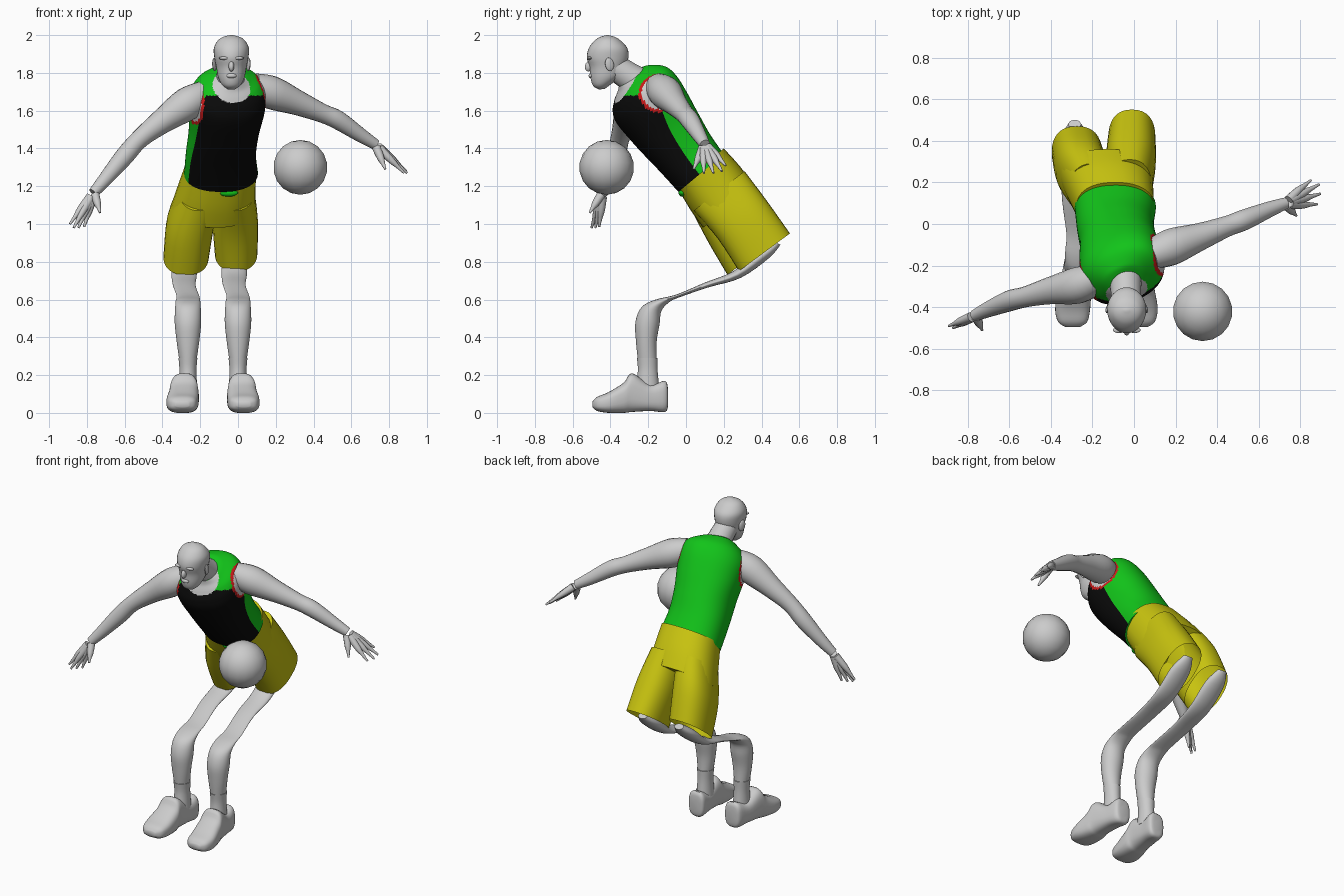
import bpy, bmesh, math
from mathutils import Vector

cube = bpy.data.objects.get("Cube")
if cube:
    bpy.data.objects.remove(cube, do_unlink=True)


def material(name, colour):
    m = bpy.data.materials.new(name)
    m.use_nodes = True
    rgba = (*colour, 1)
    m.diffuse_color = rgba
    m.node_tree.nodes["Principled BSDF"].inputs["Base Color"].default_value = rgba
    return m


GREY = material("plain_grey", (.6, .6, .6))
GREEN = material("jersey_green", (.006, .55, .01))
BLACK = material("jersey_black", (.003, .003, .003))
RED = material("trim_red", (.6, .01, .01))
YELLOW = material("shorts_yellow", (.58, .55, .005))


def spline(rows, steps):
    """Smoothly interpolate rows of numbers (Catmull-Rom)."""
    out = []
    last = len(rows) - 1
    for i in range(last):
        a, b, c, d = (rows[max(0, min(last, i + k))] for k in (-1, 0, 1, 2))
        for s in range(steps):
            t = s / steps
            out.append([q + .5 * t * (r - p + t * (2 * p - 5 * q + 4 * r - w + t * (3 * (q - r) + w - p)))
                        for p, q, r, w in zip(a, b, c, d)])
    return out + [list(rows[-1])]


def skin(name, rings, mats, caps=(True, True), rule=None):
    """Join rings of points into a smooth surface."""
    bm = bmesh.new()
    loops = [[bm.verts.new(p) for p in ring] for ring in rings]
    n = len(loops[0])
    for low, high in zip(loops, loops[1:]):
        for i in range(n):
            j = (i + 1) % n
            face = bm.faces.new((low[i], low[j], high[j], high[i]))
            if rule:
                face.material_index = rule(face.calc_center_median(), (i + .5) / n * 360)
    for wanted, loop in zip(caps, (loops[0], loops[-1])):
        if wanted:
            bm.faces.new(loop)
    bmesh.ops.recalc_face_normals(bm, faces=bm.faces)
    mesh = bpy.data.meshes.new(name)
    bm.to_mesh(mesh)
    bm.free()
    return finish(bpy.data.objects.new(name, mesh), mats)


def finish(obj, mats):
    for m in mats:
        obj.data.materials.append(m)
    if obj.name not in bpy.context.collection.objects:
        bpy.context.collection.objects.link(obj)
    bpy.ops.object.select_all(action="DESELECT")
    obj.select_set(True)
    bpy.context.view_layer.objects.active = obj
    bpy.ops.object.shade_smooth_by_angle(angle=math.radians(50))
    return obj


def loft(name, rows, mats, n=32, steps=4, square=1.0, caps=(True, True), rule=None):
    """Rows: front y, front z, back y, back z, centre x, half width, yaw, roll."""
    rings = []
    for row in spline([tuple(r) + (0,) * (8 - len(r)) for r in rows], steps):
        fy, fz, by, bz, x, w, yaw, roll = row
        centre = Vector((x, (fy + by) / 2, (fz + bz) / 2))
        side = Vector((math.cos(yaw), math.sin(yaw), roll)) * w
        depth = Vector((math.tan(yaw) * (by - fy) / 2, (fy - by) / 2, (fz - bz) / 2))
        ring = []
        for i in range(n):
            a = math.tau * i / n
            s, c = math.sin(a), math.cos(a)
            s, c = (math.copysign(abs(v) ** square, v) for v in (s, c))
            ring.append(centre + side * s + depth * c)
        rings.append(ring)
    return skin(name, rings, mats, caps, rule)


def tube(name, rows, mat, n=20, steps=4):
    """Rows: x, y, z, radius."""
    pts = spline(rows, steps)
    rings = []
    for k, p in enumerate(pts):
        a, b = pts[max(k - 1, 0)], pts[min(k + 1, len(pts) - 1)]
        along = (Vector(b[:3]) - Vector(a[:3])).normalized()
        u = along.cross(Vector((0, 1, .3))).normalized()
        v = along.cross(u)
        rings.append([Vector(p[:3]) + p[3] * (u * math.cos(math.tau * i / n) + v * math.sin(math.tau * i / n))
                      for i in range(n)])
    return skin(name, rings, [mat])


def ball(name, at, scale, mat, segments=20, tilt=(0, 0, 0)):
    bpy.ops.mesh.primitive_uv_sphere_add(segments=segments, ring_count=segments // 2, location=at, rotation=tilt)
    obj = bpy.context.object
    obj.name = name
    obj.scale = scale
    return finish(obj, [mat])


# Jersey: one body, coloured by armholes, neckline, front panel and shoulders
ARMHOLES = (Vector((.15, -.14, 1.70)), Vector((-.26, -.29, 1.63)))
NECKLINE = Vector((-.03, -.34, 1.74))


def jersey_colour(p, angle):
    gap = min((p - c).length for c in ARMHOLES)
    if gap < .095 or (p - NECKLINE).length < .105:
        return 3
    if gap < .112:
        return 2
    front = angle < 88 or angle > 300
    return 1 if front and p.z < 1.68 else 0


loft("jersey", [
    (-.04, 1.17, .2, 1.37, -.09, .195),
    (-.14, 1.28, .13, 1.47, -.09, .185, .05),
    (-.26, 1.41, .07, 1.57, -.075, .185, .15, .03),
    (-.35, 1.53, 0, 1.68, -.06, .2, .28, .1),
    (-.37, 1.6, -.07, 1.78, -.055, .2, .33, .15),
    (-.36, 1.66, -.13, 1.83, -.05, .17, .35, .15),
    (-.35, 1.7, -.2, 1.84, -.045, .11, .35, .1),
    (-.35, 1.73, -.23, 1.83, -.04, .07, .3)],
    [GREEN, BLACK, RED, GREY], n=112, steps=10, square=.88, rule=jersey_colour)
ball("jersey_tail", (-.05, -.02, 1.165), (.05, .02, .02), GREEN)

# Shorts: hips and two open legs
loft("shorts_hips", [
    (-.05, 1.2, .2, 1.4, -.09, .188),
    (.02, 1.08, .29, 1.3, -.112, .205),
    (.09, .98, .36, 1.2, -.13, .222)], [YELLOW], square=.85)
for side, rows in {
    "right": [(.03, 1.07, .29, 1.28, -.2, .11), (.12, .9, .39, 1.13, -.25, .125), (.22, .73, .47, .93, -.275, .12)],
    "left": [(.04, 1.07, .31, 1.28, -.02, .105), (.17, .92, .43, 1.12, -.015, .12), (.28, .75, .55, .95, -.01, .113)],
}.items():
    loft(side + "_shorts_leg", rows, [YELLOW], square=.85, caps=(True, False))

# Legs: flattened thigh running into a full shin, then sock and shoe
for side, x, out in (("right", -.265, -1), ("left", 0, 1)):
    thigh = x - .02
    loft(side + "_leg", [
        (.46, .91, .5, .89, thigh, .03),
        (.37, .85, .44, .82, thigh, .065),
        (.25, .75, .29, .715, thigh, .067),
        (.1, .69, .12, .665, thigh, .06),
        (-.05, .627, -.04, .61, x, .06),
        (-.16, .6, -.09, .585, x, .065),
        (-.235, .56, -.13, .54, x, .068),
        (-.268, .48, -.14, .47, x, .07),
        (-.265, .38, -.155, .38, x, .06),
        (-.255, .28, -.155, .28, x, .046)], [GREY])
    loft(side + "_sock", [
        (-.26, .29, -.15, .29, x, .05),
        (-.255, .22, -.15, .22, x, .045),
        (-.27, .12, -.14, .12, x, .05)], [GREY])
    toe = x + out * .03
    loft(side + "_shoe", [
        (-.095, .12, -.095, .04, x, .03),
        (-.11, .17, -.11, .005, x, .055),
        (-.19, .15, -.19, .01, x + out * .01, .062),
        (-.285, .21, -.285, .005, x + out * .02, .072),
        (-.33, .16, -.33, 0, x + out * .022, .08),
        (-.41, .11, -.41, 0, toe, .084),
        (-.47, .085, -.47, .01, toe, .07),
        (-.495, .06, -.495, .03, toe, .035)], [GREY], square=.7)

# Neck and head
tube("neck", [(-.045, -.22, 1.73, .085), (-.04, -.3, 1.78, .075), (-.035, -.39, 1.84, .07)], GREY)
loft("head", [
    (-.46, 1.712, -.43, 1.715, -.035, .02),
    (-.49, 1.73, -.39, 1.745, -.035, .05),
    (-.505, 1.77, -.34, 1.785, -.035, .07),
    (-.51, 1.83, -.32, 1.83, -.035, .08),
    (-.525, 1.88, -.305, 1.88, -.035, .09),
    (-.515, 1.93, -.31, 1.93, -.035, .093),
    (-.485, 1.97, -.345, 1.97, -.035, .073),
    (-.455, 1.99, -.375, 1.99, -.035, .045),
    (-.42, 2, -.41, 2, -.035, .008)], [GREY])
ball("nose", (-.035, -.513, 1.835), (.015, .022, .028), GREY, tilt=(-.3, 0, 0))
ball("lips", (-.035, -.502, 1.785), (.027, .014, .013), GREY)
for side, s in (("right", -1), ("left", 1)):
    ball(side + "_ear", (-.035 + s * .09, -.405, 1.845), (.01, .024, .036), GREY, tilt=(.2, 0, s * .3))
    ball(side + "_brow", (-.035 + s * .037, -.51, 1.878), (.03, .014, .009), GREY)

# Arms and hands
ARMS = {
    "right": ([(-.18, -.26, 1.69, .07), (-.27, -.295, 1.635, .088), (-.4, -.32, 1.545, .066),
               (-.52, -.35, 1.45, .05), (-.6, -.37, 1.36, .05), (-.7, -.41, 1.24, .038), (-.765, -.44, 1.165, .028)],
              [(-.89, -.49, 1.0), (-.87, -.5, .98), (-.845, -.48, .98), (-.815, -.46, .985)], (-.73, -.51, 1.06)),
    "left": ([(.08, -.15, 1.73, .07), (.18, -.11, 1.695, .088), (.32, -.06, 1.64, .066),
              (.45, -.01, 1.585, .05), (.53, .02, 1.55, .05), (.65, .07, 1.47, .038), (.73, .1, 1.42, .028)],
             [(.85, .21, 1.31), (.89, .19, 1.28), (.895, .145, 1.27), (.88, .095, 1.27)], (.78, .04, 1.29)),
}
for side, (path, tips, thumb) in ARMS.items():
    tube(side + "_arm", path, GREY)
    wrist = Vector(path[-1][:3])
    centre = sum((Vector(t) for t in tips), Vector()) / len(tips)
    for k, tip in enumerate(tips + [thumb]):
        end = Vector(tip)
        root = wrist.lerp(centre, .12) + (end - centre) * .15
        knuckle = wrist.lerp(centre, .52) + (end - centre) * .6
        if k == len(tips):
            knuckle = root.lerp(end, .5)
        rows = [(*root, .024), (*knuckle, .019), (*knuckle.lerp(end, .5), .011), (*end, .006)]
        tube(f"{side}_finger_{k + 1}", rows, GREY, n=10, steps=3)

# Ball in front
ball("game_ball", (.33, -.42, 1.3), (.145, .145, .145), GREY, segments=18)
